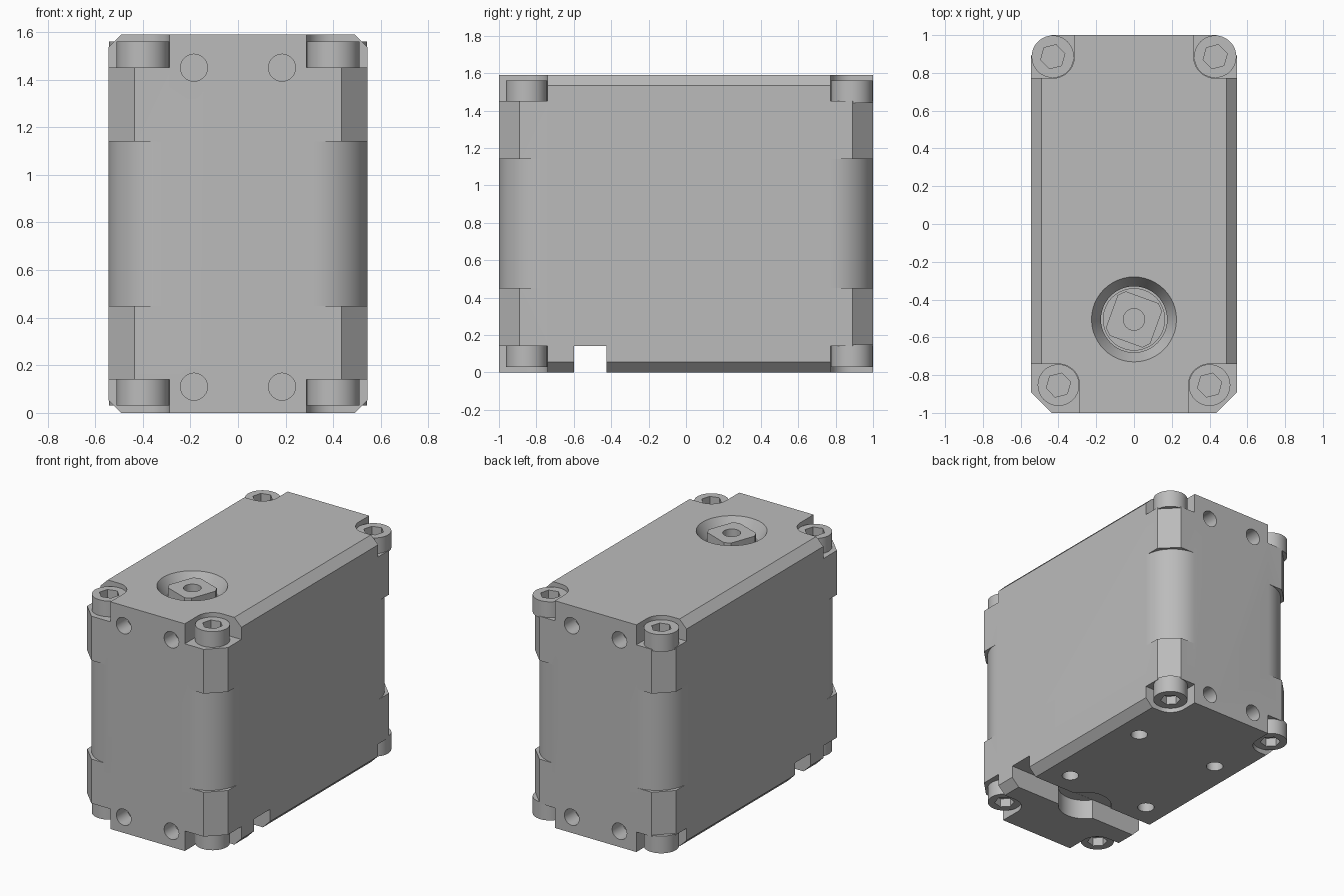
import bpy, math
from math import cos, sin, pi

if "Cube" in bpy.data.objects:
    bpy.data.objects.remove(bpy.data.objects["Cube"])

gray = bpy.data.materials.new("plain_gray")
gray.use_nodes = True
gray.diffuse_color = (0.5, 0.5, 0.5, 1)
gray.node_tree.nodes["Principled BSDF"].inputs["Base Color"].default_value = (0.5, 0.5, 0.5, 1)

W, L, H = 0.545, 1.0, 1.59      # half width, half length, height
LEDGE = 0.14                    # depth of corner recesses
SHAFT_Y = -0.505


def loft(name, rings):
    """Solid skinned over equal-length rings of 3D points."""
    n = len(rings[0])
    verts = [p for ring in rings for p in ring]
    faces = [list(range(n))[::-1], list(range(len(verts) - n, len(verts)))]
    for k in range(len(rings) - 1):
        for i in range(n):
            j = (i + 1) % n
            faces.append([k * n + i, k * n + j, (k + 1) * n + j, (k + 1) * n + i])
    mesh = bpy.data.meshes.new(name)
    mesh.from_pydata(verts, [], faces)
    mesh.materials.append(gray)
    ob = bpy.data.objects.new(name, mesh)
    bpy.context.collection.objects.link(ob)
    return ob


def prism(name, pts, z0, z1):
    area = sum(a[0] * b[1] - b[0] * a[1] for a, b in zip(pts, pts[1:] + pts[:1]))
    if area < 0:
        pts = pts[::-1]
    return loft(name, [[(x, y, z) for x, y in pts] for z in (z0, z1)])


def circle(x, y, r, n=40, turn=0.0):
    return [(x + r * cos(turn + 2 * pi * i / n), y + r * sin(turn + 2 * pi * i / n))
            for i in range(n)]


def cut(ob, cutters):
    """Subtract the cutters, bake the result and remove them."""
    for c in cutters:
        c.hide_render = True
        m = ob.modifiers.new("cut", "BOOLEAN")
        m.operation, m.solver, m.object = "DIFFERENCE", "EXACT", c
    dg = bpy.context.evaluated_depsgraph_get()
    dg.update()
    mesh = bpy.data.meshes.new_from_object(ob.evaluated_get(dg))
    ob.modifiers.clear()
    ob.data = mesh
    for c in cutters:
        bpy.data.objects.remove(c)


def smooth(ob):
    bpy.ops.object.select_all(action="DESELECT")
    ob.select_set(True)
    bpy.context.view_layer.objects.active = ob
    bpy.ops.object.shade_smooth_by_angle(angle=math.radians(25))


# Case: box with its four long edges chamfered
c = 0.055
section = [(W, c), (W, H - c), (W - c, H), (c - W, H), (-W, H - c), (-W, c), (c - W, 0), (W - c, 0)]
case = loft("case", [[(x, y, z) for x, z in section] for y in (L, -L)])

cutters = []
screws = []
far = 0.3
for sx in (-1, 1):
    for sy, px, py, r in ((-1, 0.40, 0.853, 0.112), (1, 0.43, 0.886, 0.114)):
        def corner(pts):
            return [(sx * x, sy * y) for x, y in pts]

        # vertical corner chamfer
        k = 0.11
        cutters.append(prism("chamfer", corner(
            [(W - k - far, L + far), (W + far, L - k - far), (W + far, L + far)]), -0.1, H + 0.1))
        # deeper rounded corner at mid height
        R = 0.23
        arc = [(W - R + R * cos(a), L - R + R * sin(a))
               for a in [i * pi / 32 for i in range(17)]]
        cutters.append(prism("fillet", corner(
            arc + [(W - R, L + far), (W + far, L + far), (W + far, L - R)]), 0.45, 1.14))
        # screw recesses, round on the inner side
        inner = [(px + r * cos(a), py + r * sin(a))
                 for a in [pi + i * pi / 24 for i in range(13)]]
        pocket = corner(inner + [(W + far, py - r), (W + far, L + far), (px - r, L + far)])
        cutters.append(prism("recess", pocket, H - LEDGE, H + 0.1))
        cutters.append(prism("recess", pocket, -0.1, LEDGE))
        screws.append((sx * px, sy * py, r - 0.002))

    # mounting holes in the bottom
    for y in (-0.265, 0.44):
        cutters.append(prism("hole", circle(sx * 0.325, y, 0.055, 24), -0.1, 0.12))
    # mounting holes in both end faces
    for sy in (-1, 1):
        for z in (0.11, 1.45):
            ring = circle(sx * 0.185, z, 0.057, 24)
            cutters.append(loft("hole", [[(x, y, h) for x, h in ring]
                                         for y in (sy * L + 0.12, sy * L - 0.12)]))

# Cable slot across the bottom with a round pocket
cutters.append(prism("slot", [(-1, -0.6), (1, -0.6), (1, -0.425), (-1, -0.425)], -0.1, LEDGE))
cutters.append(prism("pocket", circle(0, SHAFT_Y, 0.175), -0.1, LEDGE - 0.001))

# Funnel around the output shaft
cutters.append(loft("funnel", [[(x, y, z) for x, y in circle(0, SHAFT_Y, r, 48)]
                               for r, z in ((0.175, 1.42), (0.175, 1.5), (0.225, H), (0.225, H + 0.1))]))
cut(case, cutters)
smooth(case)

# Output shaft: round collar, squared tip and a centre hole
collar = prism("shaft_collar", circle(0, SHAFT_Y, 0.165, 48), 1.4, 1.49)
tip_pts = []
for i in range(4):
    for d in (-0.15, 0.15):
        a = math.radians(25) + i * pi / 2 + d
        tip_pts.append((0.155 * cos(a), SHAFT_Y + 0.155 * sin(a)))
tip = prism("shaft_tip", tip_pts, 1.48, 1.575)
cut(tip, [prism("hole", circle(0, SHAFT_Y, 0.057, 24), 1.5, 1.7)])
smooth(collar)
smooth(tip)

# Socket head screws, top and bottom
for x, y, r in screws:
    for name, z0, z1, s0, s1 in (("top_screw", H - LEDGE - 0.01, 1.56, 1.5, 1.7),
                                 ("bottom_screw", 0.03, LEDGE + 0.01, -0.1, 0.09)):
        head = prism(name, circle(x, y, r), z0, z1)
        cut(head, [prism("socket", circle(x, y, 0.066, 6, 0.25), s0, s1)])
        smooth(head)
